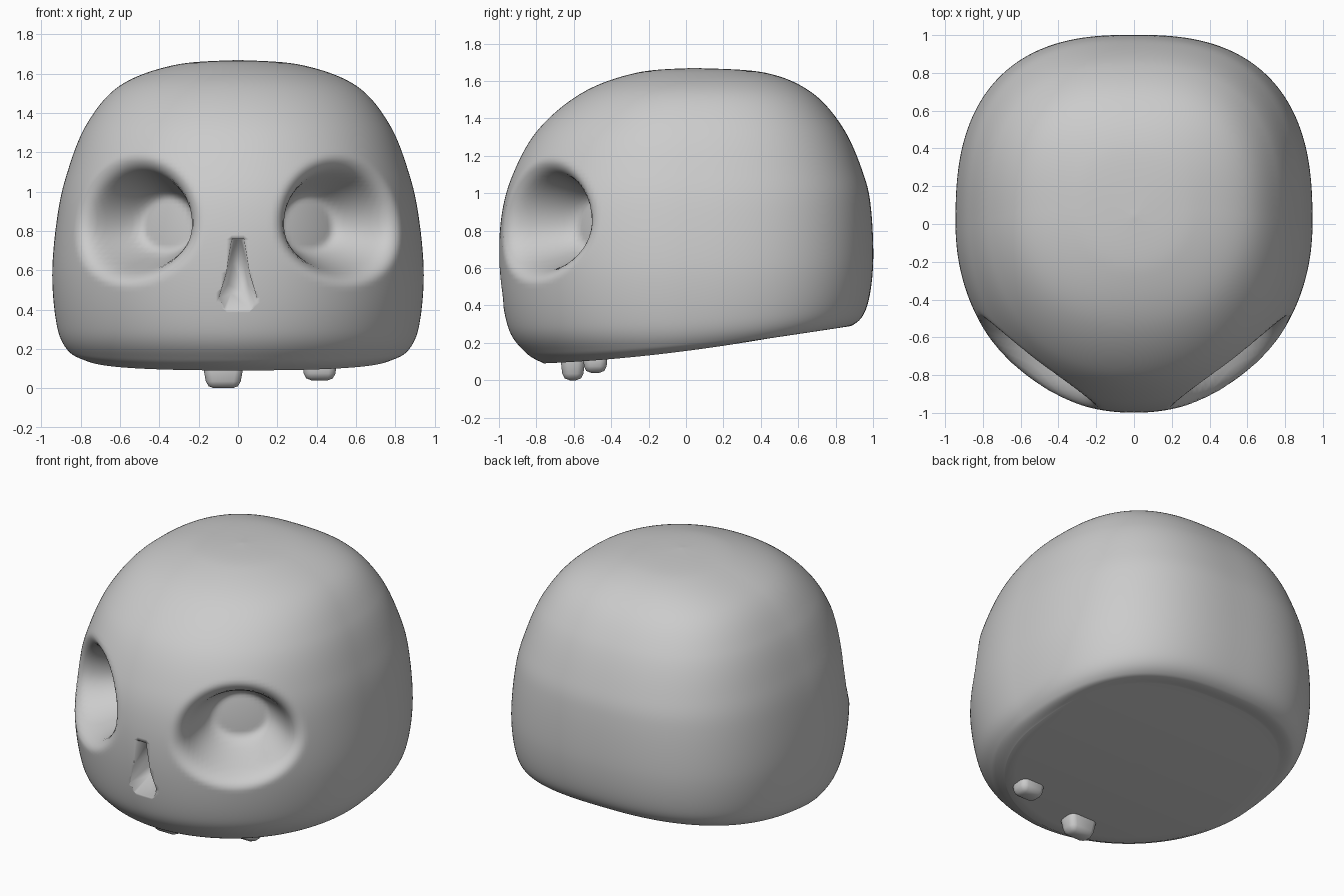
import bpy, bmesh
from math import pi, sin, cos, radians, copysign
from mathutils import Vector

if "Cube" in bpy.data.objects:
    bpy.data.objects.remove(bpy.data.objects["Cube"])

SEGS, STEPS = 220, 12

# Cross-sections from the underside centre to the crown:
# half width, front y, back y, z at front, z at back, front roundness
LEVELS = [
    (0.00, 0.00, 0.00, 0.085, 0.335, 1.95),
    (0.79, -0.76, 0.79, 0.085, 0.335, 1.95),
    (0.865, -0.855, 0.89, 0.145, 0.31, 1.95),
    (0.92, -0.95, 0.965, 0.28, 0.39, 2.0),
    (0.945, -0.995, 1.00, 0.56, 0.61, 2.06),
    (0.92, -0.99, 0.99, 0.85, 0.91, 2.1),
    (0.87, -0.93, 0.95, 1.09, 1.10, 2.12),
    (0.77, -0.79, 0.84, 1.34, 1.35, 2.12),
    (0.60, -0.55, 0.67, 1.54, 1.54, 2.12),
    (0.32, -0.26, 0.42, 1.645, 1.645, 2.12),
    (0.00, 0.04, 0.04, 1.67, 1.67, 2.12),
]


def make_object(name, bm):
    bmesh.ops.recalc_face_normals(bm, faces=bm.faces[:])
    me = bpy.data.meshes.new(name)
    bm.to_mesh(me)
    bm.free()
    ob = bpy.data.objects.new(name, me)
    bpy.context.collection.objects.link(ob)
    return ob


def activate(ob):
    bpy.ops.object.select_all(action='DESELECT')
    ob.select_set(True)
    bpy.context.view_layer.objects.active = ob


def smoothstep(a, b, x):
    t = min(1, max(0, (x - a) / (b - a)))
    return t * t * (3 - 2 * t)


def interpolate(i, t):
    """Smooth curve through the levels (straight across the underside)."""
    p1, p2 = LEVELS[i], LEVELS[i + 1]
    if i == 0:
        return [a + (b - a) * t for a, b in zip(p1, p2)]
    p0 = LEVELS[i - 1] if i > 1 else p1
    p3 = LEVELS[min(i + 2, len(LEVELS) - 1)]
    return [0.5 * (2 * b + (c - a) * t + (2 * a - 5 * b + 4 * c - d) * t ** 2
                   + (3 * b - a - 3 * c + d) * t ** 3)
            for a, b, c, d in zip(p0, p1, p2, p3)]


# Eye socket frame for the +x side; the other side is mirrored
AXIS = Vector((0.52, -0.854, 0)).normalized()
SIDE = Vector((-AXIS.y, AXIS.x, 0))
EYE = Vector((0.55, -0.80, 0.82))


def sink_eyes(p):
    s = copysign(1, p.x)
    q = Vector((abs(p.x), p.y, p.z))
    r = q - EYE
    if r.dot(AXIS) < -0.4:
        return p
    u = r.dot(SIDE) / 0.34
    v = r.z / (0.31 if r.z > 0 else 0.25)
    d = (u * u + v * v) ** 0.5
    # soft flared rim plus a deeper bowl
    flare = 0.10 * (1 - smoothstep(0.75, 1.2, d))
    bowl = 0.28 * (1 - smoothstep(0.45, 1.0, d))
    q -= AXIS * (flare + bowl)
    q.x *= s
    return q


def skull_point(level, k):
    w, yf, yb, zf, zb, nf = level
    a = 2 * pi * k / SEGS
    c, s = cos(a), sin(a)
    n = nf if s < 0 else 2.6
    mid = (yf + yb) / 2
    x = w * copysign(abs(c) ** (2 / n), c)
    y = mid + (yb - yf) / 2 * copysign(abs(s) ** (2 / n), s)
    t = min(1, max(0, (y + 1) / 2)) ** 1.8
    return sink_eyes(Vector((x, y, zf + (zb - zf) * t)))


# Skull: lofted sections with the sockets pressed in
rows = [interpolate(i, j / STEPS) for i in range(len(LEVELS) - 1)
        for j in range(STEPS)][1:]
bm = bmesh.new()
rings = [[bm.verts.new(skull_point(r, k)) for k in range(SEGS)] for r in rows]
for lo, hi in zip(rings, rings[1:]):
    for k in range(SEGS):
        m = (k + 1) % SEGS
        bm.faces.new((lo[k], lo[m], hi[m], hi[k]))
for ring, y, z in ((rings[0], 0.0, 0.157), (rings[-1], 0.04, 1.67)):
    tip = bm.verts.new((0, y, z))
    for k in range(SEGS):
        bm.faces.new((ring[k], ring[(k + 1) % SEGS], tip))
skull = make_object("skull", bm)

# Nose opening: tapered keyhole cutter
bm = bmesh.new()
front = [(-0.035, 0.76), (0.035, 0.76), (0.065, 0.58), (0.115, 0.43),
         (0.08, 0.36), (-0.08, 0.36), (-0.115, 0.43), (-0.065, 0.58)]
loops = []
for y, sx, sz in ((-1.03, 1.0, 1.0), (-0.86, 0.45, 0.68)):
    loops.append([bm.verts.new((x * sx, y, 0.74 + (z - 0.74) * sz))
                  for x, z in front])
for k in range(8):
    m = (k + 1) % 8
    bm.faces.new((loops[0][k], loops[0][m], loops[1][m], loops[1][k]))
bm.faces.new(loops[0])
bm.faces.new(loops[1])
cutter = make_object("nose_cutter", bm)
cutter.hide_render = True

activate(skull)
mod = skull.modifiers.new("nose", 'BOOLEAN')
mod.operation = 'DIFFERENCE'
mod.solver = 'EXACT'
mod.object = cutter
bpy.ops.object.modifier_apply(modifier=mod.name)
bpy.data.objects.remove(cutter, do_unlink=True)
activate(skull)
bpy.ops.object.shade_smooth()


# Teeth: small rounded pegs under the front edge
def tooth(name, x, y, bottom, w, d, taper):
    bm = bmesh.new()
    bmesh.ops.create_cube(bm, size=1)
    for v in bm.verts:
        f = taper if v.co.z < 0 else 1
        v.co = (x + v.co.x * w * f, y + v.co.y * d * f,
                0.15 if v.co.z > 0 else bottom)
    bmesh.ops.bevel(bm, geom=bm.edges[:], offset=0.035, segments=2,
                    profile=0.5, affect='EDGES')
    ob = make_object(name, bm)
    activate(ob)
    bpy.ops.object.shade_smooth_by_angle(angle=radians(50))


tooth("tooth_middle", -0.075, -0.605, 0.0, 0.22, 0.14, 0.75)
tooth("tooth_side", 0.415, -0.485, 0.04, 0.18, 0.135, 0.85)
